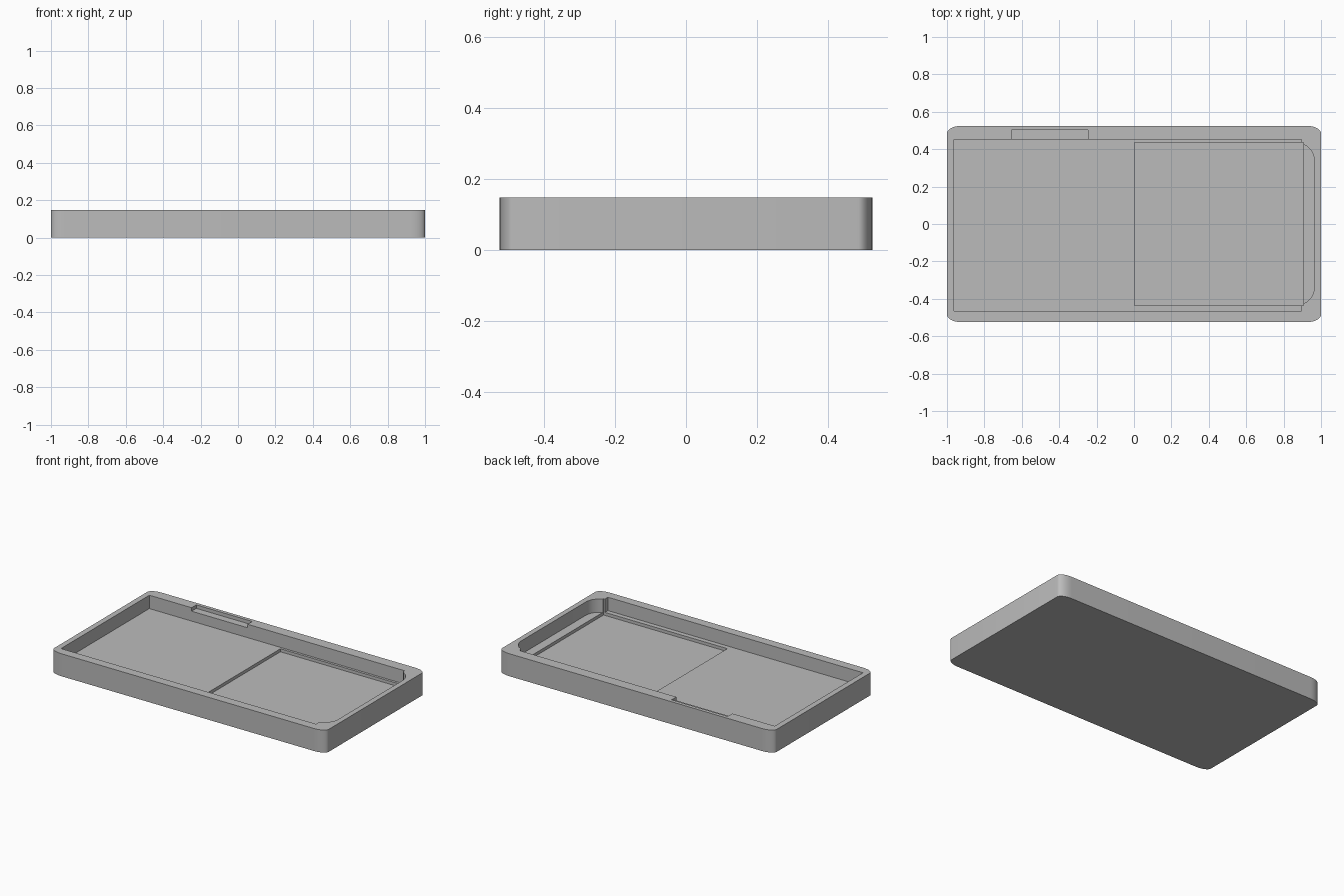
import bpy
import bmesh
from math import sin, cos, pi

if "Cube" in bpy.data.objects:
    bpy.data.objects.remove(bpy.data.objects["Cube"], do_unlink=True)

TOP = 0.148

grey = bpy.data.materials.new("plain grey")
grey.use_nodes = True
colour = (0.5, 0.5, 0.5, 1)
grey.diffuse_color = colour
grey.node_tree.nodes["Principled BSDF"].inputs["Base Color"].default_value = colour


def arc(cx, cy, rx, ry, start, steps=10):
    """Quarter ellipse, counter-clockwise from the start angle."""
    angles = [start + pi / 2 * i / steps for i in range(steps + 1)]
    return [(cx + rx * cos(a), cy + ry * sin(a)) for a in angles]


def box(x0, x1, y0, y1):
    return [(x0, y0), (x1, y0), (x1, y1), (x0, y1)]


def prism(name, outline, z0, z1):
    """Upright solid from a counter-clockwise outline."""
    bm = bmesh.new()
    base = bm.faces.new([bm.verts.new((x, y, z0)) for x, y in outline])
    side = bmesh.ops.extrude_face_region(bm, geom=[base])["geom"]
    verts = [v for v in side if isinstance(v, bmesh.types.BMVert)]
    bmesh.ops.translate(bm, verts=verts, vec=(0, 0, z1 - z0))
    bmesh.ops.recalc_face_normals(bm, faces=bm.faces)
    mesh = bpy.data.meshes.new(name)
    bm.to_mesh(mesh)
    bm.free()
    mesh.materials.append(grey)
    obj = bpy.data.objects.new(name, mesh)
    bpy.context.collection.objects.link(obj)
    return obj


# Tray block with softened vertical corners
rx, ry = 0.08, 0.04
cx, cy = 1 - rx, 0.525 - ry
corners = [(cx, cy), (-cx, cy), (-cx, -cy), (cx, -cy)]
block = [p for i, (x, y) in enumerate(corners) for p in arc(x, y, rx, ry, i * pi / 2)]
tray = prism("tray", block, 0, TOP)

# Main pocket with a rounded bay at its right-hand end
r, bay_x, bay_y, end = 0.1, 0.965, 0.435, 0.895
bay = arc(bay_x - r, -bay_y + r, r, r, -pi / 2) + arc(bay_x - r, bay_y - r, r, r, 0)
bay = [p for p in bay if p[0] > end + 0.002]
pocket = [(-0.963, -0.466), (end, -0.466), (end, -0.432)] + bay
pocket += [(end, 0.432), (end, 0.453), (-0.963, 0.453)]

cutters = [
    prism("pocket_cutter", pocket, 0.06, TOP + 0.1),
    # Deeper recess in one half of the floor
    prism("recess_cutter", box(0.003, 0.905, -0.435, 0.437), 0.04, TOP + 0.11),
    # Shallow finger notch in the back rim
    prism("notch_cutter", box(-0.655, -0.247, 0.42, 0.502), 0.125, TOP + 0.12),
]

for cutter in cutters:
    mod = tray.modifiers.new(cutter.name, "BOOLEAN")
    mod.operation = "DIFFERENCE"
    mod.solver = "EXACT"
    mod.object = cutter
    cutter.hide_render = True

# Apply the cuts, then remove the cutters
bpy.ops.object.select_all(action="DESELECT")
bpy.context.view_layer.objects.active = tray
tray.select_set(True)
for cutter in cutters:
    bpy.ops.object.modifier_apply(modifier=cutter.name)
    bpy.data.objects.remove(cutter, do_unlink=True)

bpy.ops.object.shade_smooth_by_angle(angle=pi / 6)
